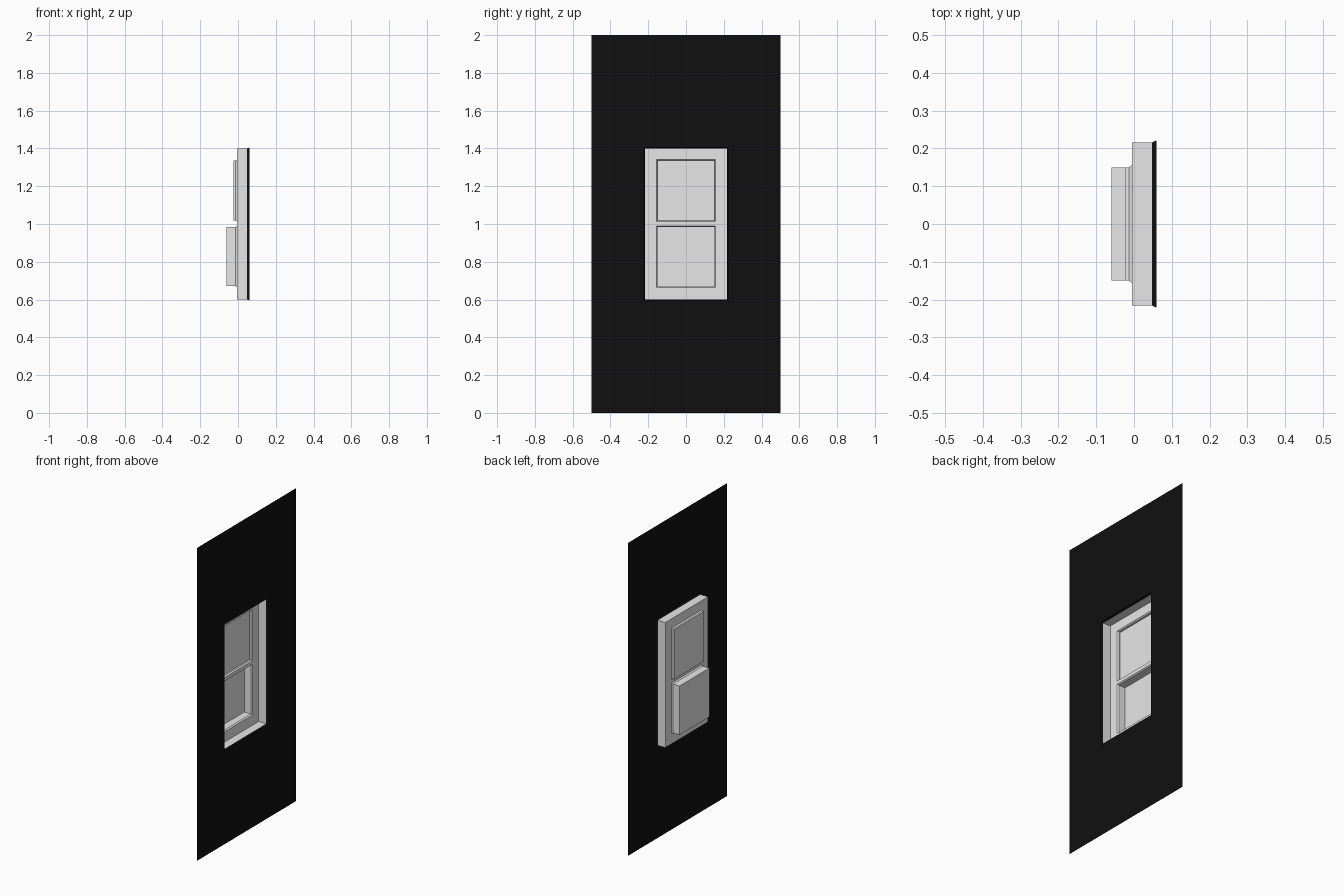
import bpy
import bmesh

cube = bpy.data.objects.get("Cube")
if cube:
    bpy.data.objects.remove(cube)


def material(name, value):
    mat = bpy.data.materials.new(name)
    mat.use_nodes = True
    colour = (value, value, value, 1)
    mat.diffuse_color = colour
    mat.node_tree.nodes["Principled BSDF"].inputs["Base Color"].default_value = colour
    return mat


black = material("wall black", 0.005)
grey = material("window grey", 0.8)


def finish(name, bm, mat):
    mesh = bpy.data.meshes.new(name)
    bm.to_mesh(mesh)
    bm.free()
    mesh.materials.append(mat)
    obj = bpy.data.objects.new(name, mesh)
    bpy.context.collection.objects.link(obj)
    return obj


def stepped_sheet(name, rings, mat, closed=False):
    """Join nested upright rectangles (x, half width, bottom, top) with quads."""
    bm = bmesh.new()
    loops = []
    for x, w, z0, z1 in rings:
        corners = ((-w, z0), (w, z0), (w, z1), (-w, z1))
        loops.append([bm.verts.new((x, y, z)) for y, z in corners])
    for a, b in zip(loops, loops[1:]):
        for i in range(4):
            j = (i + 1) % 4
            bm.faces.new((a[i], a[j], b[j], b[i]))
    if closed:
        bm.faces.new(loops[-1])
    return finish(name, bm, mat)


FRONT, LIP, BACK = 0.06, 0.048, -0.005
HALF, LOW, HIGH = 0.216, 0.6, 1.4
PANE, BEVEL = 0.15, 0.006
SASHES = {"lower_sash": (0.671, 0.984, -0.06),
          "upper_sash": (1.018, 1.335, -0.023)}

# Thin wall with a bevelled window opening
opening = (LIP, HALF, LOW, HIGH)
flare = (FRONT, HALF + BEVEL, LOW - 0.004, HIGH + 0.004)
stepped_sheet("wall", [(FRONT, 0.5, 0, 2), flare, opening], black)

# Reveal running back from the wall
stepped_sheet("window_reveal", [opening, (BACK, HALF, LOW, HIGH)], grey)

# Flat frame with two openings
ys = [-HALF, -PANE - BEVEL, PANE + BEVEL, HALF]
zs = [LOW]
for z0, z1, depth in SASHES.values():
    zs += [z0 - BEVEL, z1 + BEVEL]
zs.append(HIGH)
bm = bmesh.new()
grid = [[bm.verts.new((BACK, y, z)) for y in ys] for z in zs]
for row in range(len(zs) - 1):
    for col in range(len(ys) - 1):
        if col == 1 and row % 2 == 1:
            continue
        bm.faces.new((grid[row][col], grid[row][col + 1],
                      grid[row + 1][col + 1], grid[row + 1][col]))
finish("window_frame", bm, grey)

# Recessed sashes, each with a bevelled rim and a flat pane
for name, (z0, z1, depth) in SASHES.items():
    stepped_sheet(name, [
        (BACK, PANE + BEVEL, z0 - BEVEL, z1 + BEVEL),
        (BACK - 0.008, PANE, z0, z1),
        (depth, PANE, z0, z1),
    ], grey, closed=True)
